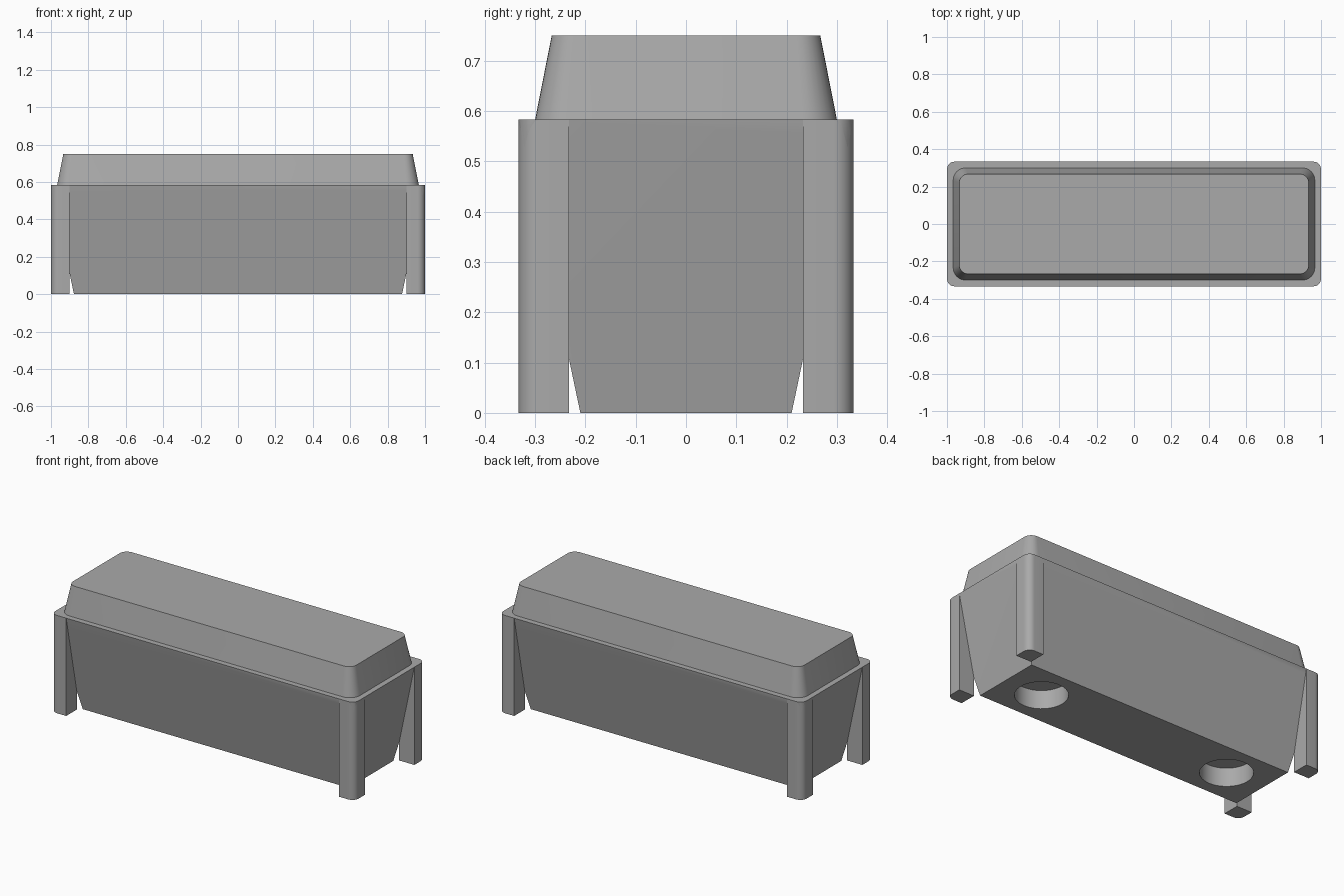
import bpy
import bmesh
from math import cos, sin, pi, radians

if "Cube" in bpy.data.objects:
    bpy.data.objects.remove(bpy.data.objects["Cube"], do_unlink=True)

grey = bpy.data.materials.new("plain_grey")
grey.use_nodes = True
colour = (0.4, 0.4, 0.4, 1)
grey.diffuse_color = colour
grey.node_tree.nodes["Principled BSDF"].inputs["Base Color"].default_value = colour

HALF_X, HALF_Y, RIM_Z, CORNER = 1.0, 0.333, 0.583, 0.04


def rounded_rect(hx, hy, r, steps=8):
    """Counter-clockwise outline; r = 0 gives four sharp corners."""
    if r == 0:
        return [(hx, hy), (-hx, hy), (-hx, -hy), (hx, -hy)]
    points = []
    for q, (sx, sy) in enumerate([(1, 1), (-1, 1), (-1, -1), (1, -1)]):
        for i in range(steps + 1):
            a = (q + i / steps) * pi / 2
            points.append((sx * (hx - r) + r * cos(a), sy * (hy - r) + r * sin(a)))
    return points


def loft(name, low, z0, high, z1):
    """Closed solid between two outlines with matching point counts."""
    bm = bmesh.new()
    rings = [[bm.verts.new((x, y, z)) for x, y in outline]
             for outline, z in ((low, z0), (high, z1))]
    n = len(low)
    bm.faces.new(rings[0])
    bm.faces.new(rings[1])
    for i in range(n):
        j = (i + 1) % n
        bm.faces.new((rings[0][i], rings[0][j], rings[1][j], rings[1][i]))
    bmesh.ops.recalc_face_normals(bm, faces=bm.faces)
    mesh = bpy.data.meshes.new(name)
    bm.to_mesh(mesh)
    bm.free()
    obj = bpy.data.objects.new(name, mesh)
    bpy.context.collection.objects.link(obj)
    mesh.materials.append(grey)
    return obj


def smooth(obj):
    bpy.ops.object.select_all(action='DESELECT')
    obj.select_set(True)
    bpy.context.view_layer.objects.active = obj
    bpy.ops.object.shade_smooth_by_angle(angle=radians(30))


def cut(obj, cutter, operation):
    """Apply a boolean, then discard the cutter."""
    mod = obj.modifiers.new("cut", 'BOOLEAN')
    mod.operation, mod.object, mod.solver = operation, cutter, 'EXACT'
    bpy.ops.object.select_all(action='DESELECT')
    bpy.context.view_layer.objects.active = obj
    obj.select_set(True)
    bpy.ops.object.modifier_apply(modifier=mod.name)
    bpy.data.objects.remove(cutter, do_unlink=True)


# Body: tapers to a smaller sharp-cornered base, trimmed by the rounded rim
body = loft("tapered_body", rounded_rect(0.877, 0.21, 0), 0,
            rounded_rect(HALF_X, HALF_Y, 0), RIM_Z)
trim = rounded_rect(HALF_X, HALF_Y, CORNER)
cut(body, loft("rim_trim", trim, -0.1, trim, RIM_Z + 0.1), 'INTERSECT')

# Two round blind holes in the underside
for x in (-0.633, 0.633):
    circle = [(x + 0.142 * cos(i * pi / 24), 0.142 * sin(i * pi / 24))
              for i in range(48)]
    cut(body, loft("hole_cutter", circle, -0.1, circle, 0.11), 'DIFFERENCE')
smooth(body)

# Lid: rounded block that narrows towards the top
smooth(loft("tapered_lid", rounded_rect(0.967, 0.3, 0.067), RIM_Z,
            rounded_rect(0.934, 0.267, 0.047), 0.75))

# Corner legs: square posts rounded on the outer corner only
LEG = 0.1
for side, sx in (("left", 1), ("right", -1)):
    for end, sy in (("front", -1), ("back", 1)):
        arc = [(HALF_X - CORNER + CORNER * cos(i * pi / 16),
                HALF_Y - CORNER + CORNER * sin(i * pi / 16)) for i in range(9)]
        profile = arc + [(HALF_X - LEG, HALF_Y), (HALF_X - LEG, HALF_Y - LEG),
                         (HALF_X, HALF_Y - LEG)]
        profile = [(sx * x, sy * y) for x, y in profile]
        smooth(loft(f"{end}_{side}_leg", profile, 0, profile, RIM_Z))
